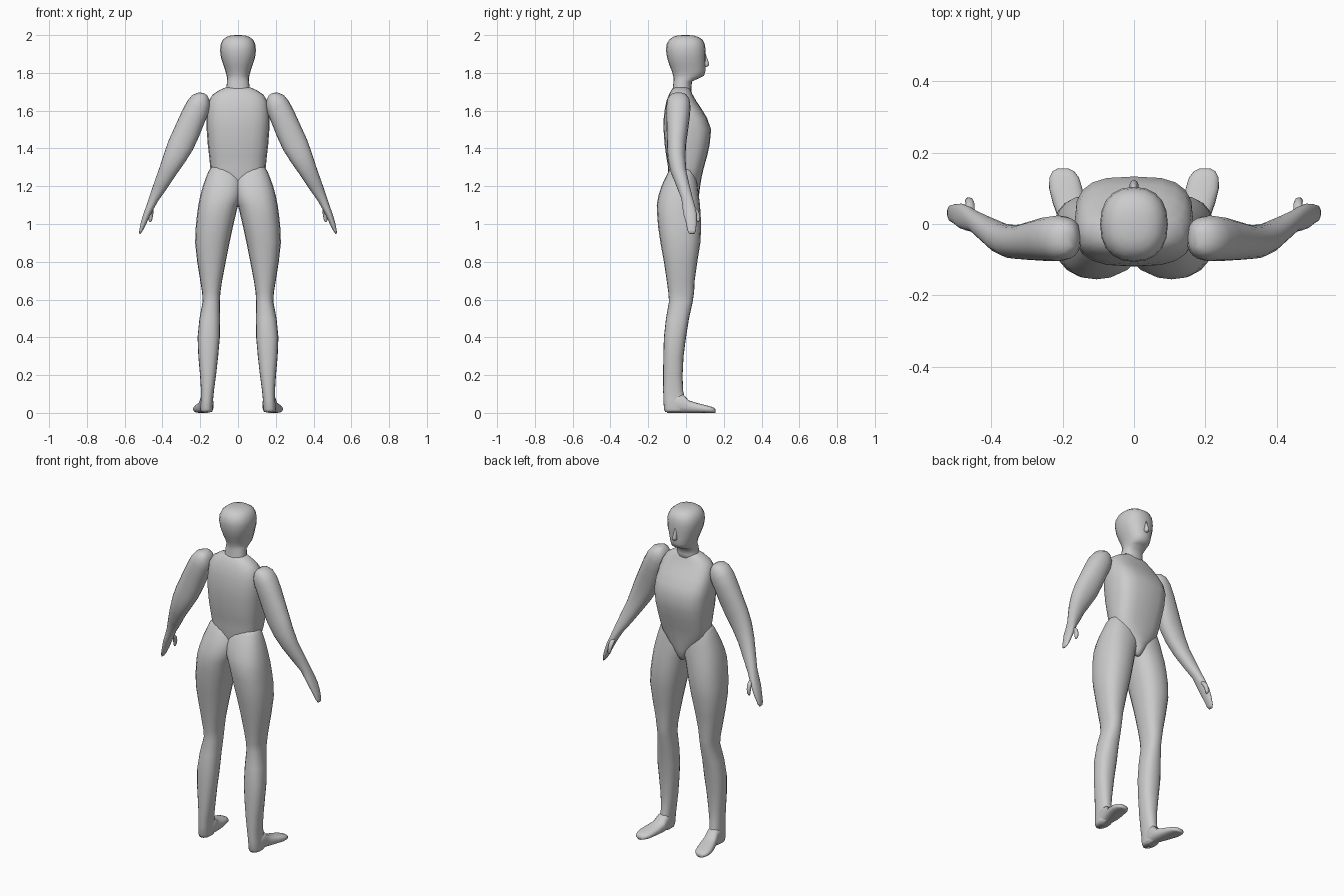
import bpy, bmesh, math
from mathutils import Vector

SIDES = 20


def ring(c, u, v, e=2.0):
    """Superellipse cross-section around c with half-axis vectors u and v."""
    pts = []
    for i in range(SIDES):
        a = 2 * math.pi * i / SIDES
        ca, sa = math.cos(a), math.sin(a)
        p = math.copysign(abs(ca) ** (2 / e), ca)
        q = math.copysign(abs(sa) ** (2 / e), sa)
        pts.append(Vector(c) + Vector(u) * p + Vector(v) * q)
    return pts


def flat(z, x0, x1, y0, y1, e=2.2):
    """Horizontal cross-section from its bounds."""
    return ring(((x0 + x1) / 2, (y0 + y1) / 2, z), ((x1 - x0) / 2, 0, 0), (0, (y1 - y0) / 2, 0), e)


def tilted(x, y, z, w, d, slope):
    """Cross-section of a limb leaning outward in the xz plane."""
    return ring((x, y, z), (w * math.cos(slope), 0, w * math.sin(slope)), (0, d, 0), 2.2)


def loft(name, rings, mirror=False):
    bm = bmesh.new()
    rows = [[bm.verts.new(p) for p in r] for r in rings]
    for a, b in zip(rows, rows[1:]):
        for i in range(SIDES):
            j = (i + 1) % SIDES
            bm.faces.new((a[i], a[j], b[j], b[i]))
    bm.faces.new(rows[0])
    bm.faces.new(rows[-1])
    bmesh.ops.recalc_face_normals(bm, faces=bm.faces)
    for f in bm.faces:
        f.smooth = True
    me = bpy.data.meshes.new(name)
    bm.to_mesh(me)
    bm.free()
    ob = bpy.data.objects.new(name, me)
    bpy.context.collection.objects.link(ob)
    if mirror:
        m = ob.modifiers.new("mirror", 'MIRROR')
        m.use_mirror_merge = False
    return ob


# Head and neck: z, half width, back, front
loft("head", [flat(z, -w, w, b, f, 2.3) for z, w, b, f in [
    (1.68, .068, -.075, .03), (1.72, .062, -.07, .028), (1.755, .058, -.066, .032),
    (1.772, .058, -.066, .07), (1.785, .06, -.068, .095), (1.81, .067, -.075, .103),
    (1.84, .077, -.088, .103), (1.88, .09, -.1, .104), (1.92, .095, -.106, .104),
    (1.95, .092, -.103, .1), (1.975, .08, -.09, .088), (1.99, .062, -.07, .066),
    (1.998, .038, -.045, .04), (2.0, .012, -.015, .01)]])

# Nose
loft("nose", [flat(z, -w, w, .085, f) for z, w, f in [
    (1.832, .006, .108), (1.837, .012, .12), (1.848, .013, .123),
    (1.87, .009, .115), (1.905, .004, .103)]])

# Torso: z, half width, back, front, squareness
loft("torso", [flat(z, -w, w, b, f, e) for z, w, b, f, e in [
    (1.09, .012, .02, .045, 2), (1.12, .035, -.02, .062, 2), (1.16, .07, -.06, .07, 2.2),
    (1.2, .11, -.085, .075, 2.5), (1.25, .138, -.095, .083, 2.7), (1.3, .147, -.095, .095, 2.8),
    (1.36, .153, -.105, .112, 2.9), (1.42, .16, -.113, .125, 3), (1.5, .166, -.119, .133, 3),
    (1.56, .167, -.118, .112, 3), (1.61, .163, -.112, .082, 2.8), (1.65, .155, -.104, .055, 2.6),
    (1.685, .135, -.09, .035, 2.5), (1.708, .1, -.078, .025, 2.4), (1.722, .068, -.066, .018, 2.2)]])

# Legs: z, inner x, outer x, back, front
loft("leg", [flat(*s, 2.35) for s in [
    (1.31, .04, .135, -.07, .03), (1.28, .0, .156, -.092, .045), (1.24, -.02, .172, -.112, .055),
    (1.2, -.025, .186, -.13, .062), (1.15, -.022, .2, -.146, .068), (1.1, .0, .21, -.155, .074),
    (1.04, .014, .218, -.152, .078), (.98, .028, .224, -.147, .08), (.9, .045, .227, -.135, .076),
    (.8, .065, .216, -.117, .06), (.7, .084, .2, -.102, .046), (.64, .093, .19, -.094, .043),
    (.59, .096, .187, -.09, .036), (.5, .095, .204, -.106, .016), (.4, .096, .214, -.117, .0),
    (.3, .105, .21, -.12, -.013), (.2, .116, .201, -.121, -.018), (.12, .127, .196, -.121, -.016),
    (.07, .132, .197, -.119, -.005), (.02, .134, .2, -.117, .0), (.004, .137, .197, -.11, -.005)]],
    True)

# Feet: y, inner x, outer x, height
loft("foot", [ring(((a + b) / 2, y, h / 2), ((b - a) / 2, 0, 0), (0, 0, h / 2), 2.6) for y, a, b, h in [
    (-.1, .142, .19, .05), (-.05, .132, .2, .1), (-.015, .13, .203, .098), (.015, .13, .212, .066),
    (.06, .136, .228, .052), (.1, .145, .238, .042), (.13, .154, .237, .034),
    (.148, .168, .228, .027), (.156, .185, .213, .018)]], True)

# Arms with hands: x, y, z, half width, half depth, slope
loft("arm", [tilted(*s) for s in [
    (.172, -.04, 1.687, .012, .025, .6), (.18, -.04, 1.677, .034, .045, .6),
    (.194, -.04, 1.655, .055, .059, .55), (.212, -.04, 1.62, .065, .064, .48),
    (.238, -.042, 1.565, .067, .062, .42), (.27, -.046, 1.49, .069, .056, .4),
    (.302, -.05, 1.42, .069, .05, .43), (.337, -.05, 1.35, .06, .047, .48),
    (.372, -.04, 1.28, .048, .042, .5), (.412, -.015, 1.2, .037, .035, .5),
    (.445, .006, 1.135, .026, .03, .45), (.465, .015, 1.09, .021, .034, .4),
    (.483, .022, 1.05, .018, .035, .38), (.5, .028, 1.005, .015, .028, .38),
    (.514, .03, .965, .009, .022, .38), (.52, .031, .949, .004, .014, .38)]], True)

# Thumbs
loft("thumb", [tilted(*s) for s in [
    (.458, .03, 1.095, .01, .012, .3), (.459, .052, 1.07, .013, .014, .2),
    (.461, .063, 1.045, .011, .011, .1), (.464, .065, 1.02, .009, .009, .1),
    (.465, .063, 1.01, .004, .004, .1)]], True)
